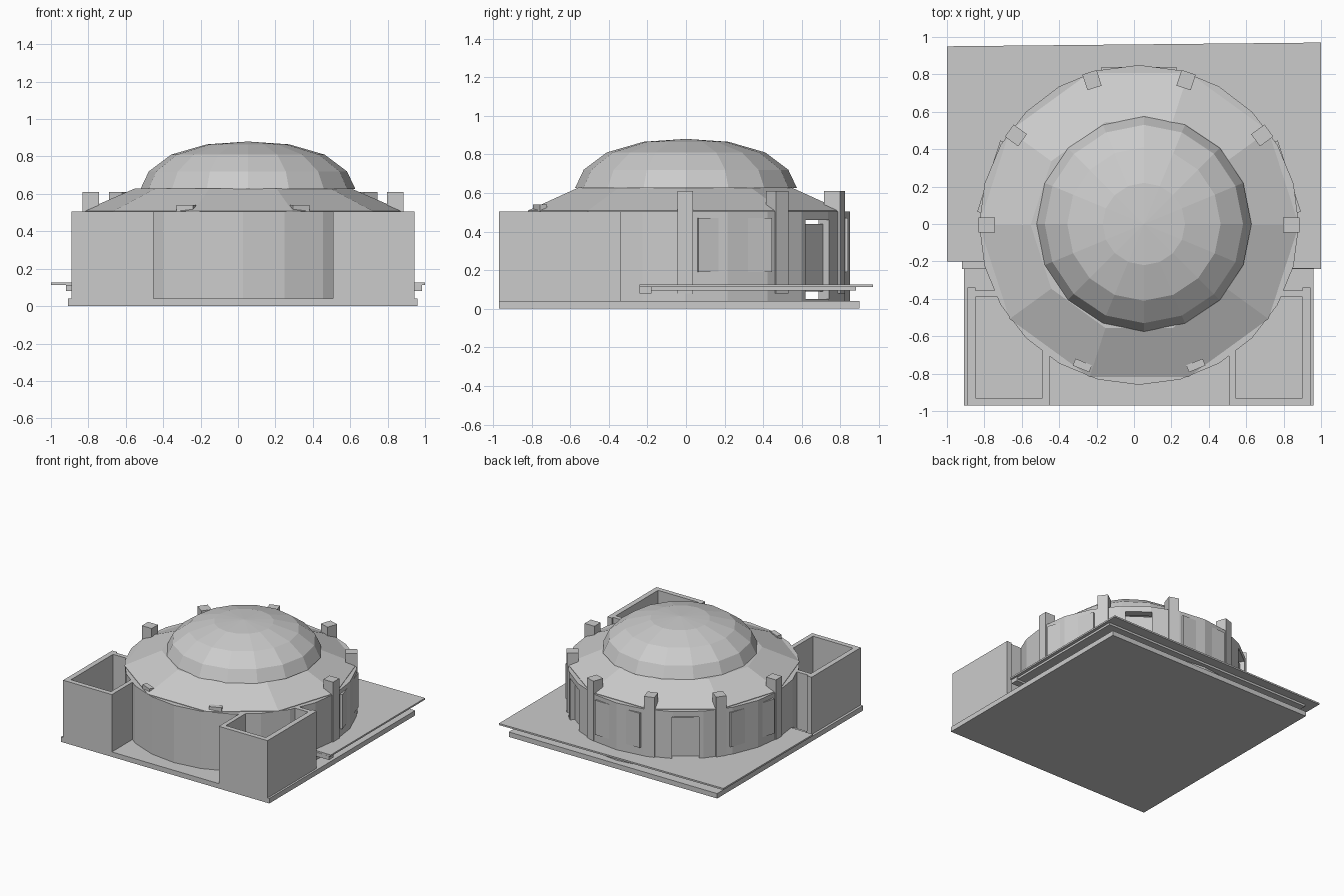
import bpy, bmesh
from math import radians, pi, cos, sin
from mathutils import Matrix, Vector

if "Cube" in bpy.data.objects:
    bpy.data.objects.remove(bpy.data.objects["Cube"])

CX, CY = 0.027, -0.005      # centre of the round hall
WALL_TOP = 0.505

stone = bpy.data.materials.new("pale_grey_stone")
stone.use_nodes = True
GREY = (0.6, 0.6, 0.6, 1)
stone.diffuse_color = GREY
stone.node_tree.nodes["Principled BSDF"].inputs["Base Color"].default_value = GREY


def finish(name, bm):
    bmesh.ops.recalc_face_normals(bm, faces=bm.faces)
    mesh = bpy.data.meshes.new(name)
    bm.to_mesh(mesh)
    bm.free()
    mesh.materials.append(stone)
    obj = bpy.data.objects.new(name, mesh)
    bpy.context.collection.objects.link(obj)
    return obj


def block(name, x, y, z):
    """Box from three (low, high) ranges."""
    bm = bmesh.new()
    bmesh.ops.create_cube(bm, size=1)
    for v in bm.verts:
        v.co = [lo + (c + 0.5) * (hi - lo) for c, (lo, hi) in zip(v.co, (x, y, z))]
    return finish(name, bm)


def radial_block(name, angle, r, width, z):
    """Box standing around the hall, facing outwards."""
    obj = block(name, r, (-width / 2, width / 2), z)
    obj.data.transform(Matrix.Translation((CX, CY, 0)) @ Matrix.Rotation(radians(angle), 4, "Z"))
    return obj


def lathe(name, profile, sides, centre, closed=False):
    bm = bmesh.new()
    verts = [bm.verts.new((r, 0, z)) for r, z in profile]
    edges = [bm.edges.new(pair) for pair in zip(verts, verts[1:])]
    if closed:
        edges.append(bm.edges.new((verts[-1], verts[0])))
    bmesh.ops.spin(bm, geom=verts + edges, axis=(0, 0, 1), cent=(0, 0, 0),
                   angle=2 * pi, steps=sides)
    bmesh.ops.remove_doubles(bm, verts=bm.verts, dist=0.0005)
    bmesh.ops.translate(bm, verts=bm.verts, vec=(*centre, 0))
    return finish(name, bm)


# Ground slab
block("base_slab", (-0.91, 0.96), (-0.97, 0.90), (0, 0.04))

# Raised terrace, slightly askew, with its supporting layer and front beam
terrace = block("terrace", (-1, 1), (-0.22, 0.96), (0.112, 0.125))
for v in terrace.data.vertices:
    v.co.y += 0.01 * v.co.x if v.co.y > 0 else -0.02 * v.co.x
block("terrace_support", (-0.92, 0.975), (-0.24, 0.88), (0.095, 0.112))
block("terrace_beam", (-0.92, 0.985), (-0.24, -0.18), (0.08, 0.112))

# Round hall wall
wall = lathe("hall_wall", [(0.855, 0.04), (0.855, WALL_TOP), (0.79, WALL_TOP), (0.79, 0.04)],
             24, (CX, CY), closed=True)

# Doorways cut through the back of the wall, each with a leaf inside
for angle in (54, 126):
    cutter = radial_block("doorway_cutter", angle, (0.7, 0.95), 0.2, (0.05, 0.46))
    cutter.hide_render = True
    cutter.hide_viewport = True
    cutter.display_type = "WIRE"
    cut = wall.modifiers.new("doorway", "BOOLEAN")
    cut.operation = "DIFFERENCE"
    cut.object = cutter
    radial_block("door_leaf", angle, (0.79, 0.81), 0.2, (0.09, 0.44))

# Flat window panels on the sides and back
for angle in (18, 90, 162):
    radial_block("window_panel", angle, (0.82, 0.845), 0.4, (0.19, 0.47))

# Ten-sided roof and faceted dome
lathe("roof", [(0, WALL_TOP), (0.855, WALL_TOP), (0.855, 0.509), (0.58, 0.628), (0, 0.628)],
      10, (CX, CY))
lathe("dome", [(0, 0.625), (0.575, 0.625), (0.53, 0.72), (0.41, 0.81), (0.22, 0.865), (0, 0.88)],
      16, (0.053, 0))

# Pillars on the ten-sided rhythm, with only short stubs above the front wall
for angle in range(0, 181, 36):
    radial_block("pillar", angle, (0.77, 0.858), 0.08, (0.08, 0.61))
for angle in (-68, -112):
    radial_block("roof_stub", angle, (0.79, 0.83), 0.095, (0.49, 0.54))

# Open-topped yards at the two front corners
for side in (-1, 1):
    def span(a, b):
        return tuple(sorted((CX + side * a, CX + side * b)))
    z = (0.04, WALL_TOP)
    block("yard_outer_wall", span(0.875, 0.917), (-0.97, -0.34), z)
    block("yard_front_wall", span(0.48, 0.875), (-0.97, -0.93), z)
    block("yard_inner_wall", span(0.48, 0.515), (-0.93, -0.67), z)
    block("yard_back_wall", span(0.74, 0.875), (-0.39, -0.355), z)
